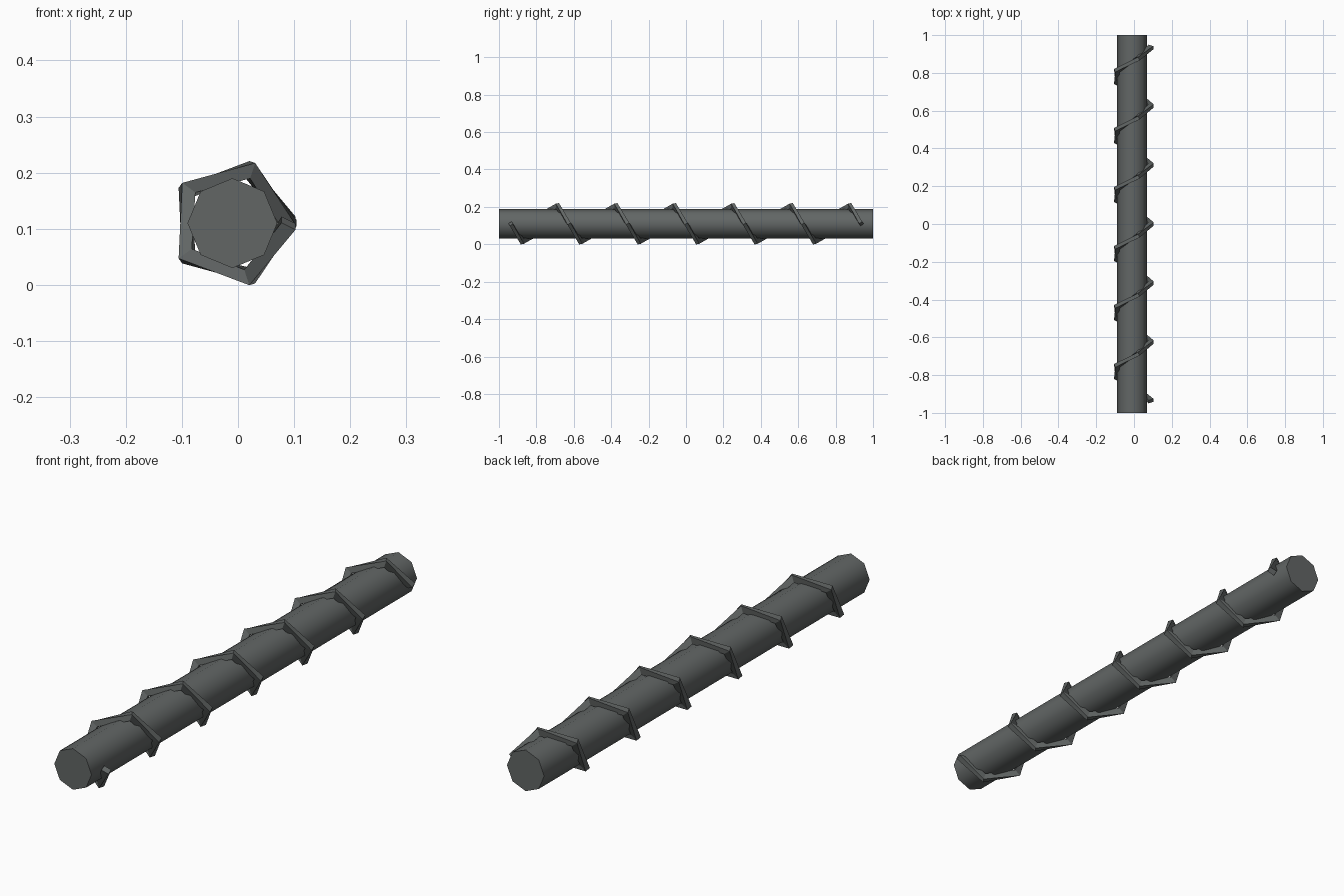
import bpy, bmesh, math
from mathutils import Vector

if "Cube" in bpy.data.objects:
    bpy.data.objects.remove(bpy.data.objects["Cube"])

CX, CZ = -0.01, 0.11          # axis of the rod

metal = bpy.data.materials.new("dark_grey")
metal.diffuse_color = (0.122, 0.133, 0.131, 1)
metal.use_nodes = True
metal.node_tree.nodes["Principled BSDF"].inputs["Base Color"].default_value = metal.diffuse_color


def add_object(name, bm):
    bmesh.ops.recalc_face_normals(bm, faces=bm.faces)
    mesh = bpy.data.meshes.new(name)
    bm.to_mesh(mesh)
    bm.free()
    mesh.materials.append(metal)
    obj = bpy.data.objects.new(name, mesh)
    bpy.context.collection.objects.link(obj)
    return obj


def sweep(name, rings):
    """Skin a list of equal rings and cap both ends."""
    bm = bmesh.new()
    loops = [[bm.verts.new(p) for p in ring] for ring in rings]
    for a, b in zip(loops, loops[1:]):
        n = len(a)
        for i in range(n):
            j = (i + 1) % n
            bm.faces.new((a[i], a[j], b[j], b[i]))
    bm.faces.new(loops[0])
    bm.faces.new(loops[-1])
    return add_object(name, bm)


# Eight-sided rod, smooth round the side with sharp caps
rod = sweep("rod", [[(CX + 0.08 * math.cos(k * math.pi / 4), y,
                      CZ + 0.08 * math.sin(k * math.pi / 4)) for k in range(8)]
                    for y in (-1, 1)])
for face in rod.data.polygons:
    face.use_smooth = len(face.vertices) == 4

# Rectangular strip wound round the rod, five straight pieces per turn
TURNS, SIDES, RADIUS, HALF_LENGTH = 6, 5, 0.1, 0.9375
THICK, WIDTH = 0.0145, 0.01   # half sizes of the section
steps = TURNS * SIDES
axis = Vector((CX, 0, CZ))


def radial(k):
    a = -2 * math.pi * k / SIDES
    return Vector((math.cos(a), 0, math.sin(a)))


path = [axis + RADIUS * radial(k)
        + Vector((0, HALF_LENGTH * (2 * k / steps - 1), 0))
        for k in range(steps + 1)]
rings = []
for k, p in enumerate(path):
    tangent = (path[min(k + 1, steps)] - path[max(k - 1, 0)]).normalized()
    out = radial(k)
    out = (out - tangent * out.dot(tangent)).normalized()
    side = tangent.cross(out)
    rings.append([p + out * THICK * u + side * WIDTH * v
                  for u, v in ((1, 1), (-1, 1), (-1, -1), (1, -1))])
sweep("spiral_strip", rings)
